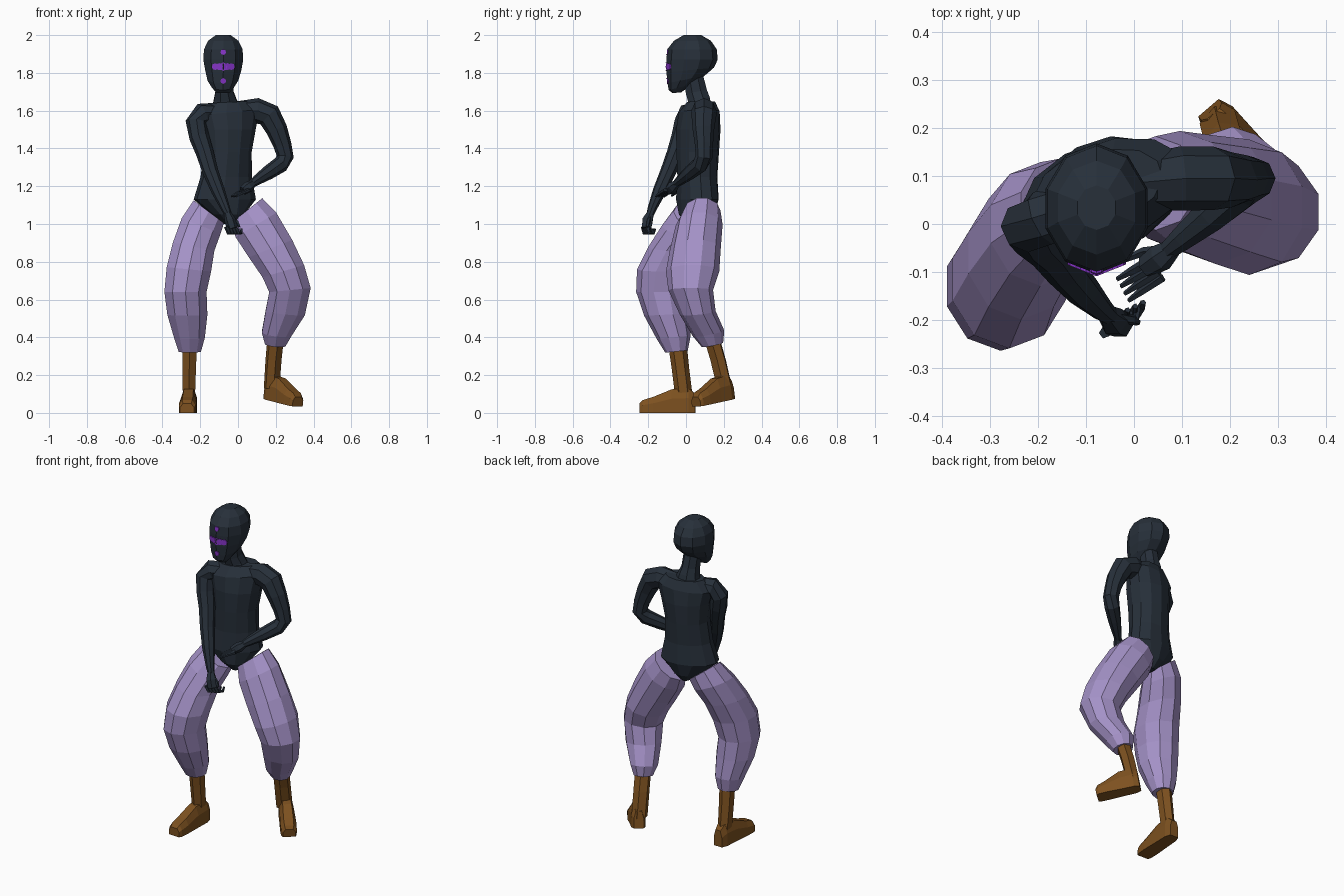
import bpy, bmesh, math
from mathutils import Vector
from mathutils.bvhtree import BVHTree


def material(name, rgb):
    m = bpy.data.materials.new(name)
    m.diffuse_color = (*rgb, 1)
    return m


DARK = material("dark navy suit", (0.020, 0.029, 0.042))
LILAC = material("lilac trousers", (0.37, 0.285, 0.57))
BROWN = material("brown boots", (0.205, 0.082, 0.014))
PURPLE = material("purple marks", (0.24, 0.035, 0.58))


def skin(name, rings, mat):
    """Joins rings of points into one closed faceted surface."""
    bm = bmesh.new()
    loops = [[bm.verts.new(p) for p in r] for r in rings]
    n = len(loops[0])
    for a, b in zip(loops, loops[1:]):
        for i in range(n):
            j = (i + 1) % n
            bm.faces.new((a[i], a[j], b[j], b[i]))
    bm.faces.new(loops[0][::-1])
    bm.faces.new(loops[-1])
    bmesh.ops.recalc_face_normals(bm, faces=bm.faces)
    me = bpy.data.meshes.new(name)
    bm.to_mesh(me)
    bm.free()
    me.materials.append(mat)
    ob = bpy.data.objects.new(name, me)
    bpy.context.collection.objects.link(ob)
    return ob


def stack(name, rows, mat, sides=10, yaw=0):
    """Level rings: x, y, z, x radius, y radius, x slope, y slope."""
    c, s = math.cos(math.radians(yaw)), math.sin(math.radians(yaw))
    rings = []
    for x, y, z, rx, ry, sx, sy in rows:
        ring = []
        for i in range(sides):
            a = math.tau * (i + 0.5) / sides
            u, v = rx * math.cos(a) * 1.03, ry * math.sin(a) * 1.03
            dx, dy = u * c - v * s, u * s + v * c
            ring.append((x + dx, y + dy, z + sx * dx + sy * dy))
        rings.append(ring)
    return skin(name, rings, mat)


def tube(name, path, mat, sides=8):
    """Rings square to a path of x, y, z, radius."""
    pts = [Vector(p[:3]) for p in path]
    rings = []
    for i, p in enumerate(pts):
        t = (pts[min(i + 1, len(pts) - 1)] - pts[max(i - 1, 0)]).normalized()
        u = Vector((0, 1, 0)).cross(t).normalized()
        v = t.cross(u)
        r = path[i][3]
        rings.append([p + r * (u * math.cos(math.tau * k / sides) + v * math.sin(math.tau * k / sides))
                      for k in range(sides)])
    return skin(name, rings, mat)


def foot(name, heel, toe):
    """Boot foot: six-sided sections from heel to toe along the sole."""
    heel, toe = Vector(heel), Vector(toe)
    d = toe - heel
    side = d.cross(Vector((0, 0, 1))).normalized()
    up = side.cross(d).normalized()
    rings = []
    for t, w, h in ((0, .028, .10), (.12, .04, .13), (.42, .042, .125), (.75, .046, .085), (.94, .044, .068), (1, .036, .05)):
        shape = ((-w, 0), (w, 0), (w, h * .6), (w * .6, h), (-w * .6, h), (-w, h * .6))
        rings.append([heel + d * t + side * a + up * b for a, b in shape])
    skin(name, rings, BROWN)


# Head, neck and torso
head = stack("head", [
    (-.08, -.048, 1.695, .035, .022, 0, .1),
    (-.08, -.028, 1.725, .058, .062, 0, .25),
    (-.08, .000, 1.765, .083, .095, 0, .2),
    (-.078, .022, 1.815, .097, .122, 0, .1),
    (-.078, .032, 1.87, .108, .132, 0, 0),
    (-.078, .032, 1.925, .104, .127, 0, 0),
    (-.078, .034, 1.97, .082, .095, 0, 0),
    (-.078, .034, 2.0, .04, .045, 0, 0)], DARK)
stack("neck", [
    (-.06, .08, 1.60, .085, .065, 0, 0), (-.068, .068, 1.66, .062, .06, 0, .2),
    (-.072, .055, 1.70, .05, .058, 0, .2), (-.075, .04, 1.78, .05, .055, 0, 0)], DARK, 8)
stack("torso", [
    (-.045, .055, 1.0, .03, .05, 0, 0),
    (-.055, .055, 1.05, .085, .09, 0, 0),
    (-.07, .06, 1.13, .165, .105, 0, 0),
    (-.062, .06, 1.25, .135, .10, 0, 0),
    (-.055, .062, 1.38, .125, .108, 0, 0),
    (-.05, .065, 1.50, .142, .112, 0, 0),
    (-.05, .07, 1.59, .165, .10, .1, 0),
    (-.05, .08, 1.645, .11, .07, .05, 0)], DARK, 12, 18)

# Arms
tube("left_arm", [
    (.00, .085, 1.595, .055), (.10, .095, 1.60, .067), (.165, .095, 1.575, .066),
    (.205, .092, 1.50, .057), (.235, .095, 1.42, .048), (.25, .095, 1.355, .045),
    (.225, .075, 1.315, .044), (.16, .02, 1.272, .038), (.10, -.03, 1.232, .027),
    (.07, -.055, 1.21, .02)], DARK)
tube("right_arm", [
    (-.12, .04, 1.585, .055), (-.19, .012, 1.583, .058), (-.222, -.005, 1.54, .056),
    (-.205, -.025, 1.46, .053), (-.175, -.055, 1.375, .047), (-.145, -.095, 1.275, .042),
    (-.105, -.14, 1.175, .036), (-.065, -.18, 1.08, .024), (-.052, -.19, 1.05, .02)], DARK)

# Hands with fingers
tube("left_palm", [(.08, -.05, 1.215, .02), (.055, -.07, 1.197, .03), (.025, -.09, 1.175, .024)], DARK, 6)
for i in range(4):
    tube(f"left_finger_{i + 1}", [
        (.035 + .008 * i, -.075 - .012 * i, 1.18, .011),
        (-.005 + .007 * i, -.098 - .014 * i, 1.162, .009),
        (-.035 + .008 * i, -.115 - .015 * i, 1.145, .005)], DARK, 5)
tube("left_thumb", [(.06, -.055, 1.195, .012), (.02, -.058, 1.165, .010), (-.02, -.075, 1.15, .006)], DARK, 5)
tube("right_palm", [(-.058, -.185, 1.065, .018), (-.042, -.203, 1.02, .031),
                    (-.028, -.21, .975, .028)], DARK, 6)
for i in range(4):
    o = .016 * (i - 1.5)
    tube(f"right_finger_{i + 1}", [
        (-.038 + o, -.215 + o * .5, .985, .012), (-.025 + o, -.208 + o * .5, .952, .011),
        (-.008 + o, -.185 + o * .5, .952, .009), (-.005 + o, -.175 + o * .5, .975, .006)], DARK, 5)
tube("right_thumb", [(-.035, -.195, 1.035, .012), (-.005, -.20, 1.01, .010), (.008, -.205, .985, .007)], DARK, 5)

# Baggy trouser legs
stack("right_trouser_leg", [
    (-.155, .035, 1.065, .082, .098, -.75, 0),
    (-.195, .000, .99, .105, .125, -.4, 0),
    (-.235, -.06, .88, .112, .135, -.2, 0),
    (-.26, -.115, .76, .12, .14, -.1, 0),
    (-.278, -.13, .64, .114, .13, 0, 0),
    (-.268, -.105, .52, .108, .113, 0, .05),
    (-.257, -.065, .40, .083, .087, 0, .1),
    (-.255, -.05, .325, .06, .058, 0, .1)], LILAC)
stack("left_trouser_leg", [
    (.045, .085, 1.07, .085, .095, .8, 0),
    (.095, .07, .995, .11, .12, .6, 0),
    (.172, .05, .87, .117, .13, .4, 0),
    (.24, .035, .75, .112, .137, .3, 0),
    (.275, .025, .65, .112, .115, .1, 0),
    (.25, .062, .53, .106, .092, -.1, .1),
    (.205, .12, .42, .08, .08, -.1, .2),
    (.197, .14, .36, .055, .055, -.1, .2)], LILAC)

# Boots
stack("right_boot_shaft", [
    (-.255, -.045, .36, .042, .048, 0, 0), (-.258, -.03, .24, .040, .045, 0, 0),
    (-.26, -.01, .08, .036, .045, 0, 0)], BROWN, 6)
foot("right_boot_foot", (-.255, .05, 0), (-.27, -.245, 0))
stack("left_boot_shaft", [
    (.2, .135, .40, .042, .046, 0, 0), (.188, .17, .28, .040, .046, 0, 0),
    (.178, .205, .13, .038, .046, 0, 0)], BROWN, 6, -40)
foot("left_boot_foot", (.155, .242, .075), (.315, .055, .035))

# Face marks: thin discs laid on the head
tree = BVHTree.FromPolygons([v.co for v in head.data.vertices], [p.vertices for p in head.data.polygons])


def mark(name, x, z, r):
    back, front = [], []
    for k in range(8):
        px, pz = x + r * math.cos(math.tau * k / 8), z + r * math.sin(math.tau * k / 8)
        y = tree.ray_cast(Vector((px, -1, pz)), Vector((0, 1, 0)))[0].y
        back.append((px, y + .002, pz))
        front.append((px, y - .005, pz))
    skin(name, [back, front], PURPLE)


mark("brow_mark", -.078, 1.91, .015)
mark("chin_mark", -.078, 1.757, .015)
for i, r in enumerate((.018, .019, .022, .019, .018)):
    mark(f"eye_row_mark_{i + 1}", -.078 + .0215 * (i - 2), 1.833, r)
